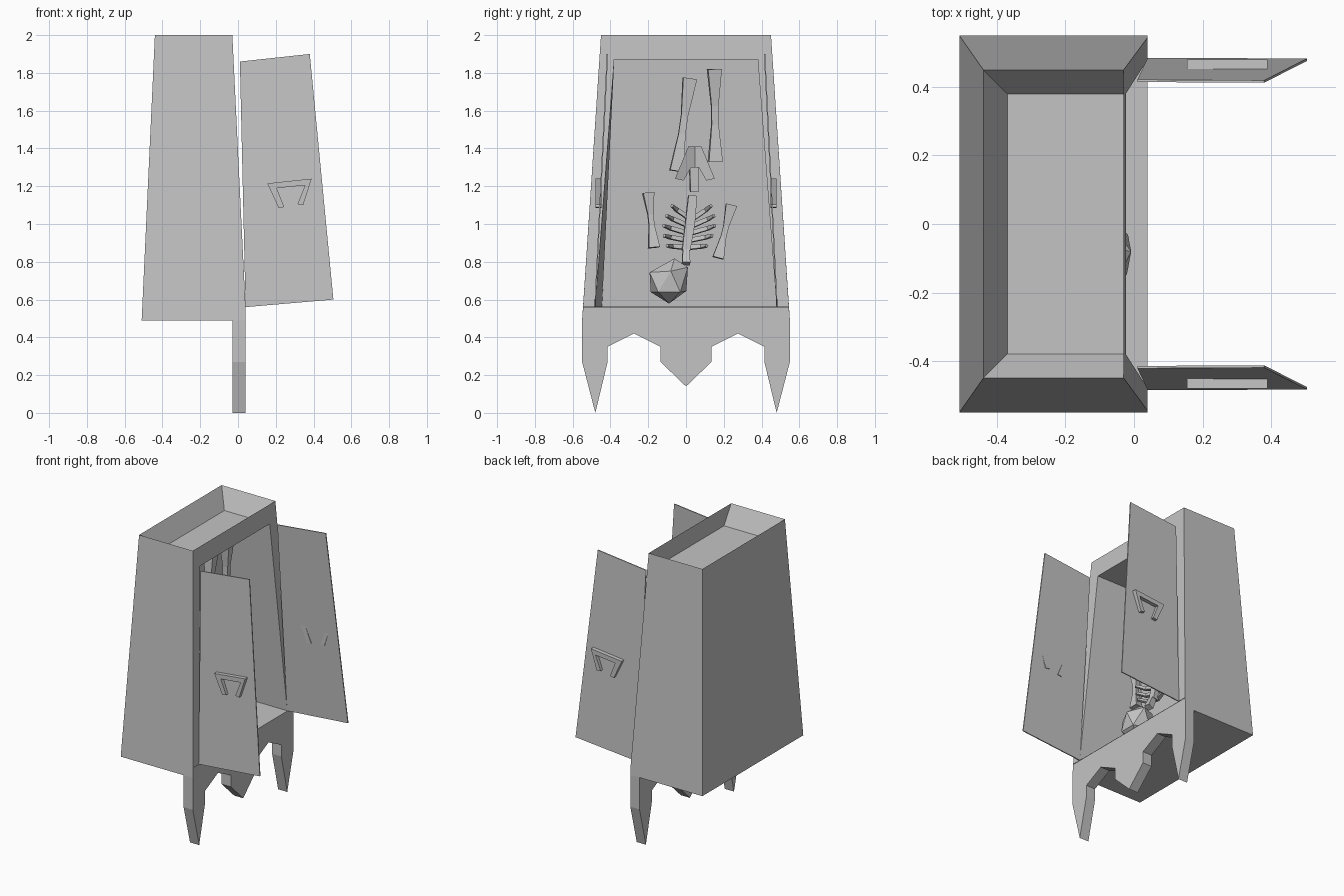
import bpy, bmesh, math, random
from mathutils import Vector

if "Cube" in bpy.data.objects:
    bpy.data.objects.remove(bpy.data.objects["Cube"], do_unlink=True)

random.seed(4)
stone = bpy.data.materials.new("pale_grey")
stone.use_nodes = True
GREY = (0.55, 0.55, 0.55, 1)
stone.diffuse_color = GREY
stone.node_tree.nodes["Principled BSDF"].inputs["Base Color"].default_value = GREY


def finish(name, bm, fix_normals=True):
    if fix_normals:
        bmesh.ops.recalc_face_normals(bm, faces=bm.faces)
    mesh = bpy.data.meshes.new(name)
    bm.to_mesh(mesh)
    bm.free()
    mesh.materials.append(stone)
    obj = bpy.data.objects.new(name, mesh)
    bpy.context.collection.objects.link(obj)
    return obj


def loft(name, rings):
    """Closed solid through rings of equal point count."""
    bm = bmesh.new()
    rows = [[bm.verts.new(p) for p in ring] for ring in rings]
    n = len(rows[0])
    for a, b in zip(rows, rows[1:]):
        for i in range(n):
            bm.faces.new((a[i], a[(i + 1) % n], b[(i + 1) % n], b[i]))
    bm.faces.new(rows[0])
    bm.faces.new(rows[-1][::-1])
    return finish(name, bm)


def plate(name, profile, x0, x1):
    """Flat (y, z) profile given thickness along x."""
    return loft(name, [[(x, y, z) for y, z in profile] for x in (x0, x1)])


def tube(name, path, radii, sides=4):
    """Low-poly rod with a radius at each path point."""
    path = [Vector(p) for p in path]
    rings = []
    for i, p in enumerate(path):
        d = path[min(i + 1, len(path) - 1)] - path[max(i - 1, 0)]
        u = d.cross(Vector((1, 0.1, 0.2))).normalized()
        v = d.cross(u).normalized()
        angles = [math.tau * (k + 0.5) / sides for k in range(sides)]
        rings.append([p + radii[i] * (math.cos(a) * u + math.sin(a) * v) for a in angles])
    return loft(name, rings)


def bone(name, start, end, wide):
    a, b = Vector(start), Vector(end)
    tube(name, [a, a.lerp(b, 0.4), a.lerp(b, 0.6), b], [wide, wide * 0.5, wide * 0.5, wide])


# Tapered cabinet: outer shell, front frame, inner cavity and sunken top
P = {}
for s, k in ((-1, "r"), (1, "l")):
    P["back_low" + k] = (-0.51, s * 0.55, 0.49)
    P["back_top" + k] = (-0.44, s * 0.45, 2)
    P["front_top" + k] = (-0.03, s * 0.45, 2)
    P["front_sill" + k] = (0.04, s * 0.545, 0.56)
    P["front_low" + k] = (0.04, s * 0.55, 0.49)
    P["open_top" + k] = (-0.024, s * 0.38, 1.87)
    P["open_low" + k] = (0.04, s * 0.48, 0.56)
    P["in_top" + k] = (-0.37, s * 0.38, 1.87)
    P["in_low" + k] = (-0.44, 0.48 if s > 0 else -0.445, 0.56)

bm = bmesh.new()
V = {k: bm.verts.new(p) for k, p in P.items()}


def face(*keys):
    bm.faces.new([V[k] for k in keys])


def across(a, b, flip=False):
    keys = [a + "r", a + "l", b + "l", b + "r"]
    face(*(keys[::-1] if flip else keys))


across("back_low", "back_top", True)
across("front_low", "back_low", True)
across("back_top", "in_top", True)
across("open_top", "front_top")
across("open_top", "in_top")
across("in_top", "in_low", True)
across("in_low", "open_low", True)
for k in "rl":
    def side(*names):
        keys = [n + k for n in names]
        face(*(keys if k == "r" else keys[::-1]))
    side("back_low", "front_low", "front_sill", "front_top", "back_top")
    side("front_sill", "open_low", "open_top", "front_top")
    side("in_low", "in_top", "open_top", "open_low")
    side("front_top", "open_top", "in_top", "back_top")
finish("cabinet", bm, False)

# Pointed foot board under the opening
half = [(0.545, 0.558), (0.55, 0.49), (0.55, 0.27), (0.48, 0), (0.415, 0.27),
        (0.415, 0.35), (0.275, 0.42), (0.135, 0.35), (0.135, 0.27)]
plate("foot_board", half + [(0, 0.14)] + [(-y, z) for y, z in half[::-1]], -0.03, 0.04)

# Open doors and their handles
door = [(0.01, 1.86), (0.38, 1.9), (0.505, 0.6), (0.04, 0.56)]
handle = [(0.155, 1.215), (0.39, 1.24), (0.345, 1.1), (0.315, 1.105),
          (0.355, 1.205), (0.205, 1.19), (0.245, 1.09), (0.215, 1.085)]
for s, word in ((-1, "right"), (1, "left")):
    def lean(z):
        return 0.42 + (1.89 - z) * 0.049
    loft(word + "_door", [[(x, s * (lean(z) - t), z) for x, z in door] for t in (0, 0.007)])
    loft(word + "_handle", [[(x, s * y, z) for x, z in handle] for y in (0.447, 0.48)])

# Skeleton, head down: limbs
bone("right_leg_bone", (-0.22, 0.02, 1.77), (-0.2, -0.05, 1.28), 0.052)
bone("left_leg_bone", (-0.19, 0.15, 1.82), (-0.2, 0.155, 1.33), 0.052)
bone("right_arm_bone", (-0.18, -0.2, 1.165), (-0.16, -0.17, 0.875), 0.042)
bone("left_arm_bone", (-0.18, 0.24, 1.1), (-0.16, 0.17, 0.82), 0.042)

# Pelvis wings
for s, word in ((-1, "right"), (1, "left")):
    wing = [(0, 1.41), (0.035, 1.41), (0.105, 1.24), (0.06, 1.23), (0.02, 1.3), (0, 1.3)]
    loft(word + "_pelvis", [[(x + 0.5 * y, 0.047 + s * y, z) for y, z in wing]
                            for x in (-0.22, -0.16)])

# Spine and neck
tube("lower_spine", [(-0.19, 0.04, 1.32), (-0.19, 0.045, 1.17)], [0.032, 0.032])
tube("upper_spine", [(-0.19, 0.035, 1.15), (-0.18, 0.02, 1), (-0.16, 0, 0.86)], [0.032, 0.036, 0.03])
tube("neck", [(-0.15, 0, 0.86), (-0.12, 0, 0.79)], [0.025, 0.03])

# Curved ribs
for i in range(5):
    z = 0.875 + i * 0.037
    mid = 0.005 + i * 0.006
    reach = 0.105 + 0.03 * math.sin(i * 0.8)
    rise = 0.01 + i * 0.016
    for s, word in ((-1, "right"), (1, "left")):
        path = [(-0.19, mid, z), (-0.17, mid + s * reach * 0.75, z + rise * 0.7),
                (-0.11, mid + s * reach, z + rise)]
        tube(f"{word}_rib_{i}", path, [0.017, 0.015, 0.01])

# Faceted skull with a narrower jaw pointing up to the neck
bm = bmesh.new()
bmesh.ops.create_icosphere(bm, subdivisions=1, radius=0.115)
axis = Vector((0, 0.55, 0.83))
for v in bm.verts:
    along = v.co.dot(axis) / 0.115
    v.co *= 1 + random.uniform(-0.06, 0.06)
    if along > 0:
        v.co += axis * along * 0.035
        v.co -= (v.co - axis * v.co.dot(axis)) * 0.3 * along
    v.co += Vector((-0.1, -0.09, 0.69))
finish("skull", bm)
